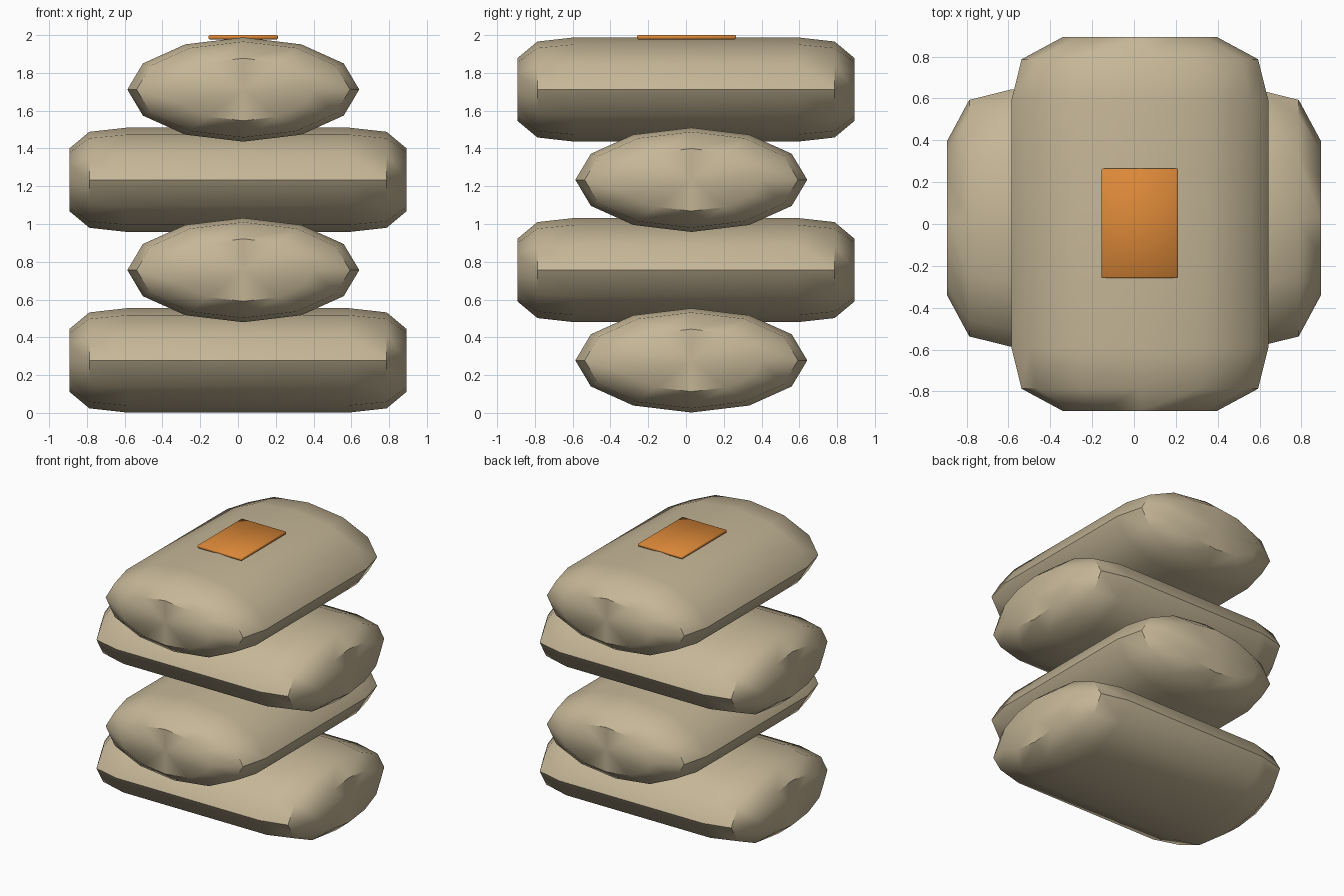
import bpy, bmesh, math
from mathutils import Matrix, Vector

cube = bpy.data.objects.get("Cube")
if cube:
    bpy.data.objects.remove(cube, do_unlink=True)


def make_material(name, rgb):
    mat = bpy.data.materials.new(name)
    mat.use_nodes = True
    mat.diffuse_color = (*rgb, 1)
    mat.node_tree.nodes["Principled BSDF"].inputs["Base Color"].default_value = (*rgb, 1)
    return mat


def add_object(name, bm, mat, angle):
    bmesh.ops.recalc_face_normals(bm, faces=bm.faces[:])
    mesh = bpy.data.meshes.new(name)
    bm.to_mesh(mesh)
    bm.free()
    mesh.materials.append(mat)
    obj = bpy.data.objects.new(name, mesh)
    bpy.context.collection.objects.link(obj)
    bpy.ops.object.select_all(action='DESELECT')
    obj.select_set(True)
    bpy.context.view_layer.objects.active = obj
    bpy.ops.object.shade_smooth_by_angle(angle=math.radians(angle))
    return obj


canvas = make_material("tan canvas", (0.56, 0.47, 0.31))
orange = make_material("orange label", (0.72, 0.25, 0.04))

SIDES = 12
HALF_WIDTH, HALF_HEIGHT = 0.614, 0.276
OFFSET = 0.028
# Position along the bag and scale of its cross-section
STATIONS = [(0.59, 1.0), (0.787, 0.92), (0.893, 0.6)]
RINGS = [(-x, s) for x, s in reversed(STATIONS)] + STATIONS


def add_bag(name, z, along_y):
    """Oval bag with tapered ends, closed by triangle fans."""
    bm = bmesh.new()
    rings = []
    for x, s in RINGS:
        ring = []
        for i in range(SIDES):
            a = math.tau * i / SIDES
            ring.append(bm.verts.new((x, OFFSET + s * HALF_WIDTH * math.cos(a),
                                      s * HALF_HEIGHT * math.sin(a))))
        rings.append(ring)
    for r0, r1 in zip(rings, rings[1:]):
        for i in range(SIDES):
            j = (i + 1) % SIDES
            bm.faces.new((r0[i], r0[j], r1[j], r1[i]))
    for ring, (x, s) in ((rings[0], RINGS[0]), (rings[-1], RINGS[-1])):
        centre = bm.verts.new((x, OFFSET, 0))
        for i in range(SIDES):
            bm.faces.new((centre, ring[i], ring[(i + 1) % SIDES]))
    if along_y:
        turn = Matrix.Rotation(-math.pi / 2, 4, 'Z')
        bmesh.ops.transform(bm, matrix=turn, verts=bm.verts[:])
    bmesh.ops.translate(bm, vec=(0, 0, z), verts=bm.verts[:])
    return add_object(name, bm, canvas, 45)


# Four bags stacked crosswise
for level, name in enumerate(("bottom_bag", "lower_middle_bag", "upper_middle_bag", "top_bag")):
    add_bag(name, 0.278 + 0.478 * level, level % 2 == 1)

# Thin label lying on the top bag
bm = bmesh.new()
bmesh.ops.create_cube(bm, size=1)
bmesh.ops.scale(bm, vec=(0.366, 0.524, 0.022), verts=bm.verts[:])
bmesh.ops.translate(bm, vec=(OFFSET, 0.003, 1.989), verts=bm.verts[:])
bmesh.ops.bevel(bm, geom=bm.edges[:], offset=0.005, segments=1, affect='EDGES')
add_object("label_plate", bm, orange, 60)
